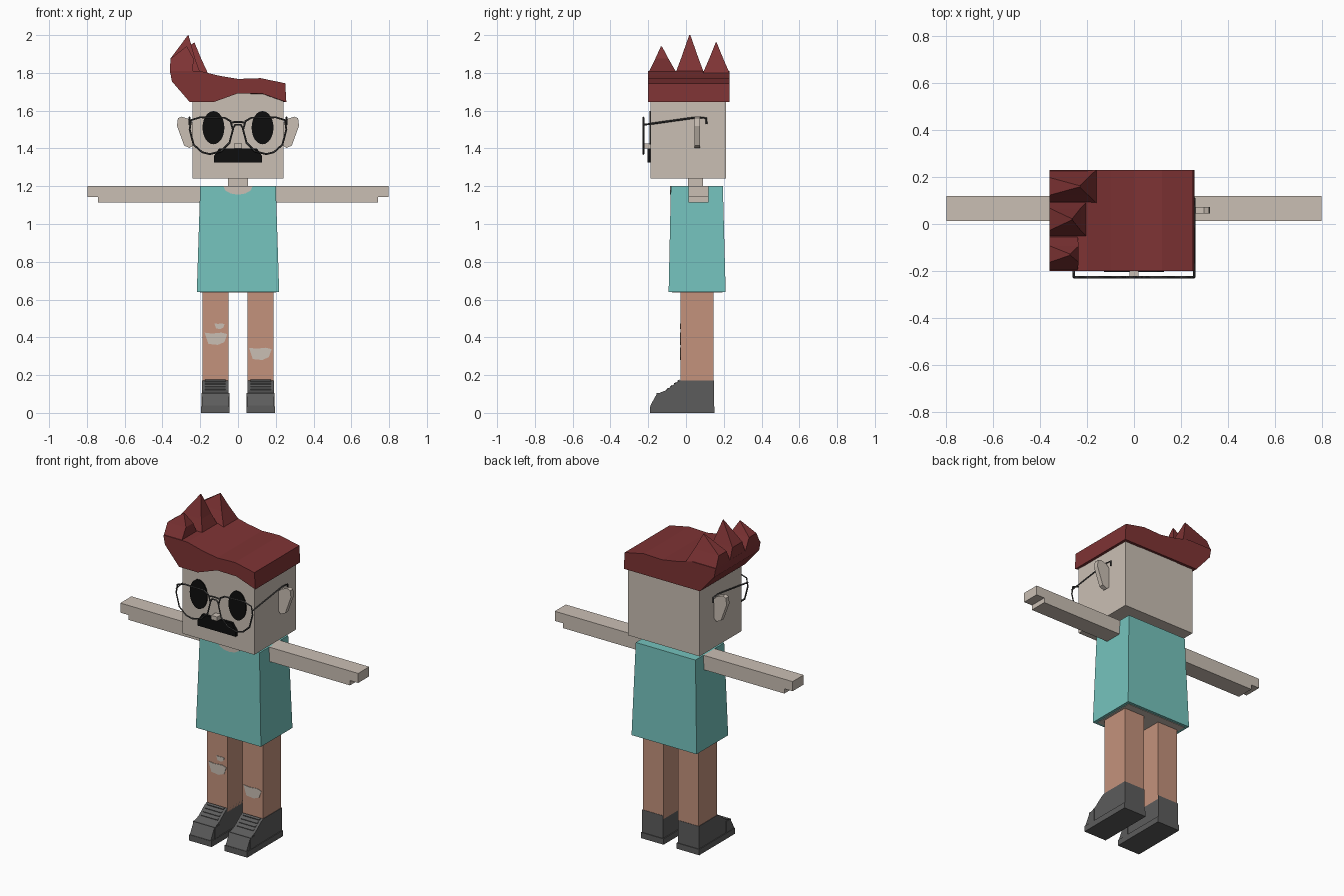
import bpy, bmesh, math
from mathutils import Vector

if "Cube" in bpy.data.objects:
    bpy.data.objects.remove(bpy.data.objects["Cube"], do_unlink=True)


def material(name, *rgb):
    lin = [((c / 255 + 0.055) / 1.055) ** 2.4 if c > 10 else c / 255 / 12.92 for c in rgb]
    m = bpy.data.materials.new(name)
    m.use_nodes = True
    m.diffuse_color = (*lin, 1)
    m.node_tree.nodes["Principled BSDF"].inputs["Base Color"].default_value = (*lin, 1)
    return m


SKIN = material("skin", 202, 191, 180)
SHIRT = material("turquoise shirt", 117, 195, 189)
TROUSER = material("peach trousers", 196, 146, 124)
HAIR = material("auburn hair", 126, 51, 52)
SHOE = material("dark grey shoe", 92, 92, 92)
BLACK = material("black", 13, 13, 13)
FRAME = material("frame grey", 62, 62, 62)


def loft(name, rings, mat):
    """Skin a stack of equally long vertex rings and cap both ends."""
    bm = bmesh.new()
    rows = [[bm.verts.new(p) for p in ring] for ring in rings]
    for a, b in zip(rows, rows[1:]):
        for i in range(len(a)):
            j = (i + 1) % len(a)
            bm.faces.new((a[i], a[j], b[j], b[i]))
    bm.faces.new(rows[0])
    bm.faces.new(rows[-1])
    bmesh.ops.recalc_face_normals(bm, faces=bm.faces)
    me = bpy.data.meshes.new(name)
    bm.to_mesh(me)
    bm.free()
    me.materials.append(mat)
    ob = bpy.data.objects.new(name, me)
    bpy.context.collection.objects.link(ob)
    return ob


def plate(name, pts, y0, y1, mat):
    """Front-facing outline (x, z) given thickness along y."""
    return loft(name, [[(x, y, z) for x, z in pts] for y in (y0, y1)], mat)


def side_profile(name, pts, x0, x1, mat):
    """Side outline (y, z) given width along x."""
    return loft(name, [[(x, y, z) for y, z in pts] for x in (x0, x1)], mat)


def rect(x0, x1, y0, y1, z):
    return [(x0, y0, z), (x1, y0, z), (x1, y1, z), (x0, y1, z)]


def box(name, x, y, z, mat):
    return loft(name, [rect(*x, *y, z[0]), rect(*x, *y, z[1])], mat)


def wire(name, pts, closed=False):
    cu = bpy.data.curves.new(name, "CURVE")
    cu.dimensions = "3D"
    cu.bevel_depth = 0.005
    cu.bevel_resolution = 0
    cu.use_fill_caps = True
    sp = cu.splines.new("POLY")
    sp.points.add(len(pts) - 1)
    for p, co in zip(sp.points, pts):
        p.co = (*co, 1)
    sp.use_cyclic_u = closed
    cu.materials.append(FRAME)
    ob = bpy.data.objects.new(name, cu)
    bpy.context.collection.objects.link(ob)


# Head, neck, shirt
box("head", (-0.24, 0.24), (-0.187, 0.213), (1.24, 1.71), SKIN)
box("neck", (-0.053, 0.053), (0.01, 0.09), (1.19, 1.25), SKIN)
loft("shirt", [rect(-0.218, 0.218, -0.092, 0.21, 0.64),
               rect(-0.2, 0.2, -0.08, 0.195, 1.2)], SHIRT)
box("shirt_underside", (-0.2, 0.2), (-0.075, 0.193), (0.637, 0.645), SKIN)
plate("collar_opening", [(0.078 * math.cos(a), 1.201 - 0.046 * math.sin(a))
                         for a in [math.pi * i / 6 for i in range(7)]], -0.086, -0.078, SKIN)

# Hair cap: arched fringe in front, straight hem behind
top = [(-0.255, 1.645), (-0.35, 1.755), (-0.36, 1.81), (-0.2, 1.81), (-0.1, 1.785),
       (0, 1.768), (0.12, 1.772), (0.25, 1.745), (0.256, 1.645)]
fringe = [(0.13, 1.69), (0, 1.692), (-0.13, 1.645)]
loft("hair_cap", [[(x, -0.2, z) for x, z in top + fringe],
                  [(x, 0.23, z) for x, z in top] + [(x, 0.23, 1.645) for x, z in fringe]], HAIR)

# Three curved tufts swept up on the right of the head
for name, y0, y1, tip, reach in (("front", -0.2, -0.05, (-0.27, -0.13, 1.94), -0.24),
                                 ("middle", -0.055, 0.095, (-0.262, 0.02, 2.0), -0.2),
                                 ("back", 0.09, 0.23, (-0.23, 0.16, 1.96), -0.16)):
    t = Vector(tip)
    f = (1.875 - 1.8) / (t.z - 1.8)
    ya, yb = y0 + (t.y - y0) * f, y1 + (t.y - y1) * f
    loft(name + "_hair_tuft", [rect(-0.36, reach, y0, y1, 1.8),
                               rect(-0.358, t.x + 0.035, ya, yb, 1.875),
                               rect(t.x - 0.003, t.x, t.y - 0.003, t.y + 0.003, t.z)], HAIR)

# Face
plate("moustache", [(-0.127, 1.325), (-0.127, 1.36), (-0.1, 1.4), (0.1, 1.4),
                    (0.127, 1.36), (0.127, 1.325)], -0.204, -0.18, BLACK)
box("nose", (-0.02, 0.02), (-0.228, -0.18), (1.4, 1.425), SKIN)

lens = [(0.04, 1.545), (0.07, 1.562), (0.2, 1.565), (0.248, 1.55), (0.256, 1.5),
        (0.235, 1.42), (0.19, 1.38), (0.15, 1.37), (0.09, 1.385), (0.045, 1.43), (0.027, 1.5)]
ear = [(0.235, 1.42), (0.255, 1.402), (0.285, 1.415), (0.323, 1.52), (0.318, 1.56),
       (0.298, 1.568), (0.258, 1.555), (0.235, 1.53)]
arm = [(0.19, 1.113), (0.742, 1.113), (0.742, 1.142), (0.797, 1.142), (0.797, 1.2), (0.19, 1.2)]
shoe = [(-0.188, 0), (-0.188, 0.04), (-0.155, 0.1), (-0.105, 0.12), (-0.05, 0.162),
        (-0.03, 0.172), (0.148, 0.172), (0.148, 0)]

# Paired parts
for side, s in (("left", 1), ("right", -1)):
    def flip(pts):
        return [(s * x, z) for x, z in pts]

    def span(a, b):
        return tuple(sorted((s * a, s * b)))

    plate(side + "_eye", [(s * 0.13 + 0.058 * math.cos(a), 1.51 + 0.088 * math.sin(a))
                          for a in [math.tau * i / 24 for i in range(24)]], -0.194, -0.185, BLACK)
    plate(side + "_ear", flip(ear), 0.045, 0.073, SKIN)
    plate(side + "_arm", flip(arm), 0.012, 0.118, SKIN)
    box(side + "_leg", span(0.05, 0.187), (-0.028, 0.146), (0.15, 0.66), TROUSER)

    # Glasses
    wire(side + "_lens_rim", [(x, -0.226, z) for x, z in flip(lens)], True)
    wire(side + "_glasses_temple", [(s * 0.256, -0.226, 1.525), (s * 0.257, 0.06, 1.565),
                                    (s * 0.257, 0.108, 1.56), (s * 0.257, 0.108, 1.53)])

    # Shoe with sole and laces
    side_profile(side + "_shoe", shoe, s * 0.05, s * 0.19, SHOE)
    box(side + "_shoe_sole", span(0.044, 0.195), (-0.19, 0.152), (0, 0.035), SHOE)
    box(side + "_shoe_toe_cap", span(0.046, 0.193), (-0.155, -0.11), (0.03, 0.104), SHOE)
    for i in range(4):
        y, z = -0.1 + 0.019 * i, 0.122 + 0.0145 * i
        side_profile(f"{side}_lace_{i + 1}", [(y, z - 0.01), (y - 0.003, z + 0.004),
                                              (y + 0.007, z + 0.011), (y + 0.012, z)],
                     s * 0.065, s * 0.175, SHOE)

wire("glasses_bridge", [(-0.036, -0.226, 1.535), (-0.02, -0.226, 1.54), (0.02, -0.226, 1.54),
                        (0.036, -0.226, 1.535)])
wire("glasses_lower_bridge", [(-0.03, -0.226, 1.5), (-0.015, -0.226, 1.525),
                              (0.015, -0.226, 1.525), (0.03, -0.226, 1.5)])

# Torn knee patches
tear = [(-0.06, 0.03), (-0.02, 0.025), (0.03, 0.03), (0.06, 0.022), (0.045, -0.02),
        (0.01, -0.035), (-0.04, -0.03)]
for name, x, z, w, h in (("right_knee_tear", -0.117, 0.395, 1, 1),
                         ("right_small_tear", -0.098, 0.46, 0.45, 0.45),
                         ("left_knee_tear", 0.118, 0.315, 1, 1)):
    plate(name, [(x + w * u, z + h * v) for u, v in tear], -0.031, -0.025, SKIN)
